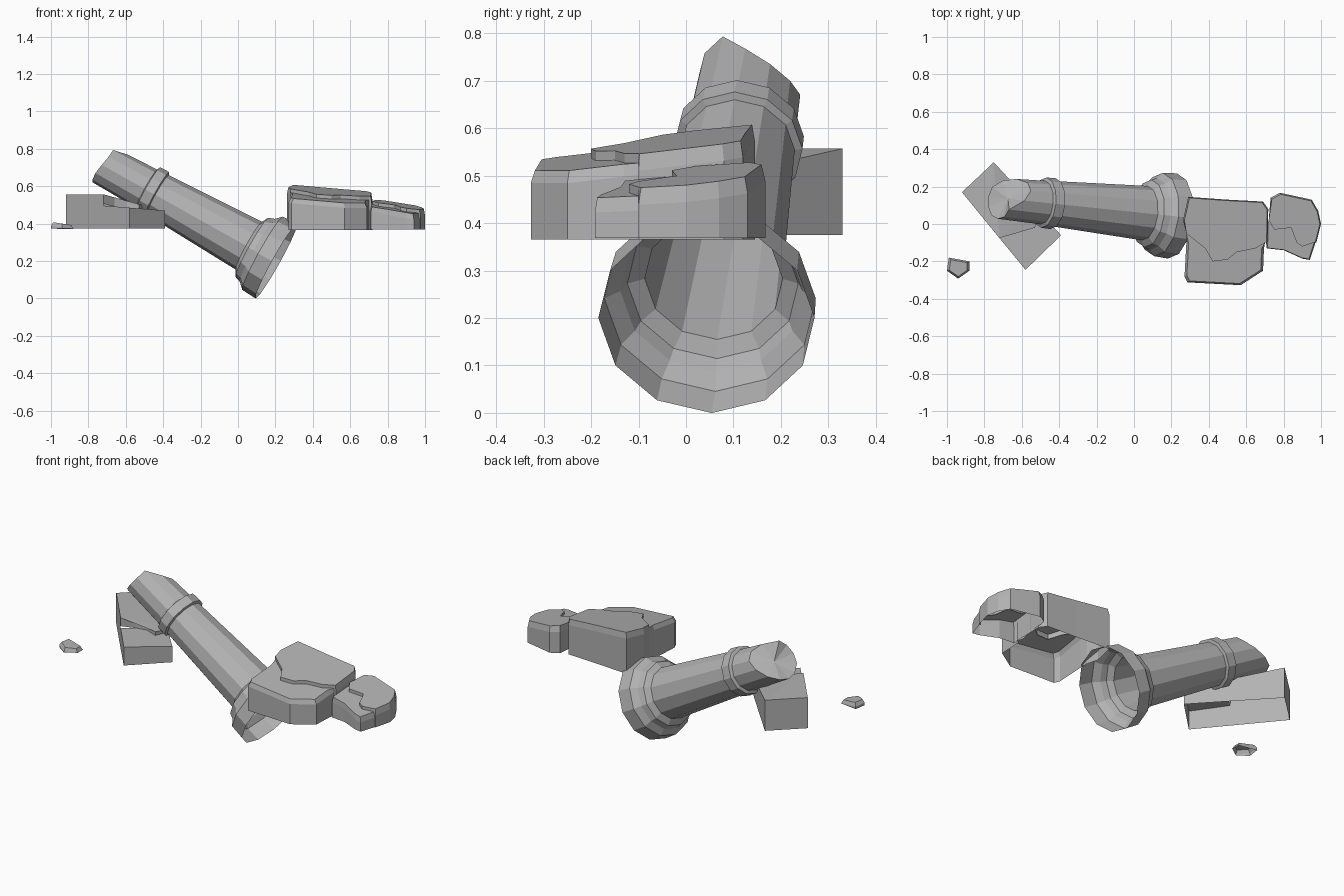
import bpy, bmesh, math
from mathutils import Vector

if "Cube" in bpy.data.objects:
    bpy.data.objects.remove(bpy.data.objects["Cube"])

stone = bpy.data.materials.new("grey_stone")
stone.diffuse_color = (0.45, 0.45, 0.45, 1)
stone.use_nodes = True
stone.node_tree.nodes["Principled BSDF"].inputs["Base Color"].default_value = stone.diffuse_color


def finish(bm, name):
    bmesh.ops.remove_doubles(bm, verts=bm.verts, dist=0.0005)
    bmesh.ops.dissolve_degenerate(bm, edges=bm.edges, dist=0.0005)
    me = bpy.data.meshes.new(name)
    bm.to_mesh(me)
    bm.free()
    me.materials.append(stone)
    ob = bpy.data.objects.new(name, me)
    bpy.context.collection.objects.link(ob)


def rock(name, pts, top, base, crack=0, step=0.03, inset=0.95, bevel=0.03):
    """Open-bottomed slab; the first `crack` points form a shallow step edge."""
    bm = bmesh.new()
    cx = sum(p[0] for p in pts) / len(pts)
    cy = sum(p[1] for p in pts) / len(pts)

    def ring(i):
        x, y = pts[i]
        s = 1 if i < crack else inset
        xt, yt = cx + (x - cx) * s, cy + (y - cy) * s
        return Vector((xt, yt, top(xt, yt))), Vector((x, y, top(x, y) - bevel))

    n = len(pts)
    cap = bm.faces.new([bm.verts.new(ring(i)[0]) for i in range(n)])
    for i in range(n):
        j = (i + 1) % n
        (a, am), (b, bmid) = ring(i), ring(j)
        if i < crack - 1:
            drop = Vector((0, 0, step))
            rows = [(a, b), (a - drop, b - drop)]
        else:
            rows = [(a, b), (am, bmid),
                    (Vector((am.x, am.y, base)), Vector((bmid.x, bmid.y, base)))]
        for (p, q), (r, s) in zip(rows, rows[1:]):
            bm.faces.new([bm.verts.new(v) for v in (p, r, s, q)])
    bmesh.ops.triangulate(bm, faces=[cap])
    bmesh.ops.remove_doubles(bm, verts=bm.verts, dist=0.0005)
    bmesh.ops.recalc_face_normals(bm, faces=bm.faces)
    # keep the top facing up
    if sum(f.normal.z * f.calc_area() for f in bm.faces) < 0:
        bmesh.ops.reverse_faces(bm, faces=bm.faces)
    finish(bm, name)


# Broken column: twelve-sided shell, open at the foot, ragged at the top
SIDES = 12
foot = Vector((0.205, 0.043, 0.2))
axis = Vector((-0.87, 0.09, 0.485)).normalized()
down = (Vector((0, 0, -1)) + axis * axis.z).normalized()
side = down.cross(axis)
profile = [(0, .229), (.085, .224), (.117, .193), (.15, .181), (.17, .146),
           (.73, .121), (.735, .137), (.79, .135), (.797, .117)]
ragged = [1.07, 1.06, 1.02, .97, .93, .93, .97, 1.05, 1.05, 1.06, 1.07, 1.07]

bm = bmesh.new()


def column_vert(t, r, k):
    a = 2 * math.pi * k / SIDES
    return bm.verts.new(foot + axis * t + (down * math.cos(a) + side * math.sin(a)) * r)


rings = [[column_vert(t, r, k) for k in range(SIDES)] for t, r in profile]
rings.append([column_vert(ragged[k], .111, k) for k in range(SIDES)])
for lo, hi in zip(rings, rings[1:]):
    for k in range(SIDES):
        m = (k + 1) % SIDES
        bm.faces.new((lo[k], lo[m], hi[m], hi[k]))
tip = bm.verts.new(foot + axis * 1.01)
for k in range(SIDES):
    bm.faces.new((rings[-1][k], rings[-1][(k + 1) % SIDES], tip))
bmesh.ops.recalc_face_normals(bm, faces=bm.faces)
finish(bm, "broken_column")

# Block under the top of the column: high back part and lower front part
crack = [(-.72, -.075), (-.66, -.02), (-.6, 0), (-.53, -.02), (-.5, .06)]
rock("support_block_back", crack + [(-.75, .33), (-.92, .17)],
     lambda x, y: min(.557, .557 - .28 * (x + .72)), .375, 5, .05, 1, .02)
rock("support_block_front", crack[::-1] + [(-.72, -.075), (-.58, -.245), (-.39, -.06)],
     lambda x, y: .485 - .08 * (x + .58), .375, 5, .0, 1, .02)

# Large slab: raised back layer and lower front ledge
crack = [(.28, -.05), (.38, -.13), (.42, -.2), (.5, -.19), (.55, -.15), (.65, -.13), (.7, -.1)]


def slab_top(x, y):
    return .592 + .12 * y - .08 * (x - .28)


rock("large_slab_back", crack + [(.715, -.1), (.718, .08), (.69, .12), (.5, .13),
     (.29, .145), (.262, .02)], slab_top, .365, 7, .03, .97, .035)
rock("large_slab_front", crack[::-1] + [(.28, -.1), (.27, -.28), (.285, -.312),
     (.57, -.327), (.69, -.25), (.695, -.13)],
     lambda x, y: slab_top(x, y) - .02, .365, 7, .0, .94, .025)

# Small slab: same layering
crack = [(.72, .02), (.75, -.03), (.84, -.02), (.87, -.1), (.9, -.12), (.96, -.1)]


def small_top(x, y):
    return .5 + .09 * y - .14 * (x - .85)


rock("small_slab_back", crack + [(.975, -.1), (1, 0), (.985, .07), (.95, .13),
     (.78, .167), (.73, .14)], small_top, .368, 6, .025, .95, .035)
rock("small_slab_front", crack[::-1] + [(.7, -.06), (.71, -.13), (.8, -.14),
     (.9, -.185), (.94, -.192), (.97, -.1)],
     lambda x, y: small_top(x, y) - .018, .368, 6, .0, .95, .03)

# Loose pebble
rock("pebble", [(-.99, -.18), (-.88, -.2), (-.88, -.25), (-.94, -.292), (-1, -.25)],
     lambda x, y: .4 - .15 * (x + .94), .373, 0, 0, .8, .02)
